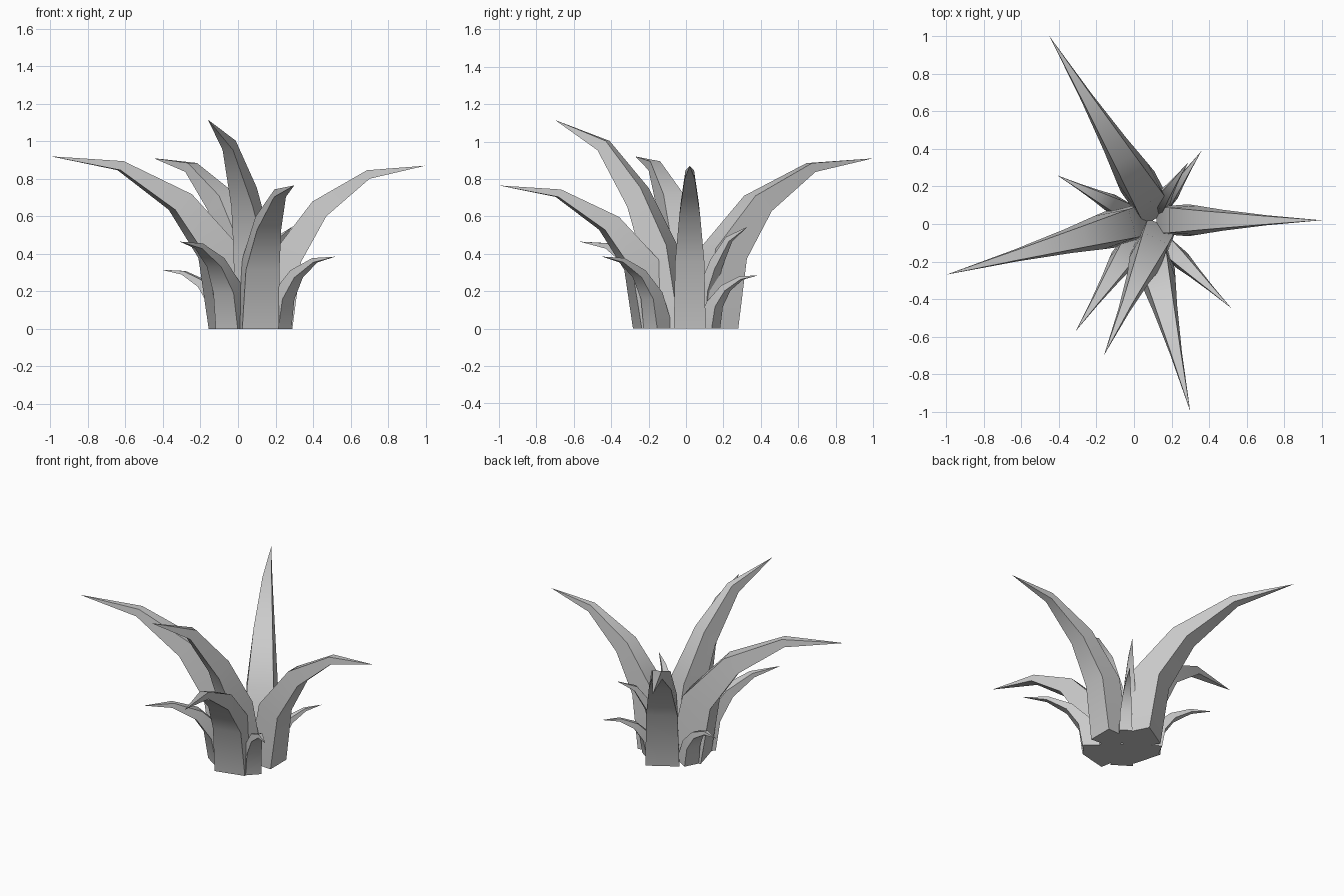
import bpy
from math import radians
from mathutils import Vector

if "Cube" in bpy.data.objects:
    bpy.data.objects.remove(bpy.data.objects["Cube"])

# Leaf profiles: fractions of (horizontal run, height) from base to tip
ARCHED = dict(
    outer=[(0, 0), (0.065, 0.41), (0.255, 0.69), (0.58, 0.92)],
    inner=[(-0.24, 0), (-0.14, 0.47), (0.15, 0.78), (0.56, 0.972)])
UPRIGHT = dict(
    outer=[(0, 0), (0.06, 0.37), (0.21, 0.585), (0.54, 0.855)],
    inner=[(-0.34, 0), (-0.2, 0.40), (0.08, 0.675), (0.46, 0.90)])
SMALL = dict(
    outer=[(0, 0), (0.07, 0.41), (0.27, 0.71), (0.6, 0.92)],
    inner=[(-0.35, 0), (-0.14, 0.50), (0.18, 0.81), (0.575, 0.98)])
TAPER = [1.0, 0.92, 0.66, 0.32]
INNER_WIDTH = 0.85


def leaf(name, base, tip, width, shape):
    """Four-sided curved leaf: flat outer face, slightly narrower flat inner face."""
    b = Vector((base[0], base[1], 0))
    t = Vector(tip)
    run = Vector((t.x - b.x, t.y - b.y, 0))
    side = Vector((-run.y, run.x, 0)).normalized() * width / 2
    up = Vector((0, 0, t.z))
    verts, faces = [], []
    for (kr, kz), (rr, rz), s in zip(shape["outer"], shape["inner"], TAPER):
        k = b + run * kr + up * kz
        r = b + run * rr + up * rz
        q = s * INNER_WIDTH
        verts += [k - side * s, k + side * s, r + side * q, r - side * q]
    verts.append(t)
    n = len(TAPER)
    for i in range(n):
        for j in range(4):
            a, c = 4 * i + j, 4 * i + (j + 1) % 4
            faces.append((a, c, c + 4, a + 4) if i < n - 1 else (a, c, 4 * n))
    faces.append((3, 2, 1, 0))
    mesh = bpy.data.meshes.new(name)
    mesh.from_pydata(verts, [], faces)
    mesh.update()
    ob = bpy.data.objects.new(name, mesh)
    bpy.context.collection.objects.link(ob)
    bpy.ops.object.select_all(action='DESELECT')
    ob.select_set(True)
    bpy.context.view_layer.objects.active = ob
    bpy.ops.object.shade_smooth_by_angle(angle=radians(45))


# Large leaves
leaf("large_leaf_left", (-0.13, -0.03), (-1.0, -0.27, 0.92), 0.20, ARCHED)
leaf("large_leaf_back", (0.02, 0.225), (-0.45, 1.0, 0.91), 0.21, ARCHED)
leaf("large_leaf_right", (0.29, 0.02), (1.0, 0.02, 0.87), 0.17, ARCHED)
leaf("large_leaf_front", (0.12, -0.26), (0.30, -1.0, 0.765), 0.20, ARCHED)
leaf("tall_leaf_front", (0.07, -0.18), (-0.16, -0.70, 1.115), 0.19, UPRIGHT)

# Small outer leaves
leaf("small_leaf_front_left", (-0.06, -0.19), (-0.31, -0.57, 0.465), 0.14, SMALL)
leaf("small_leaf_front_right", (0.25, -0.19), (0.52, -0.45, 0.385), 0.10, SMALL)
leaf("small_leaf_back_left", (-0.12, 0.11), (-0.41, 0.26, 0.315), 0.10, SMALL)
leaf("small_leaf_back_right", (0.20, 0.16), (0.36, 0.39, 0.285), 0.08, SMALL)
leaf("upright_leaf_back_right", (0.15, 0.13), (0.29, 0.33, 0.545), 0.10, UPRIGHT)
